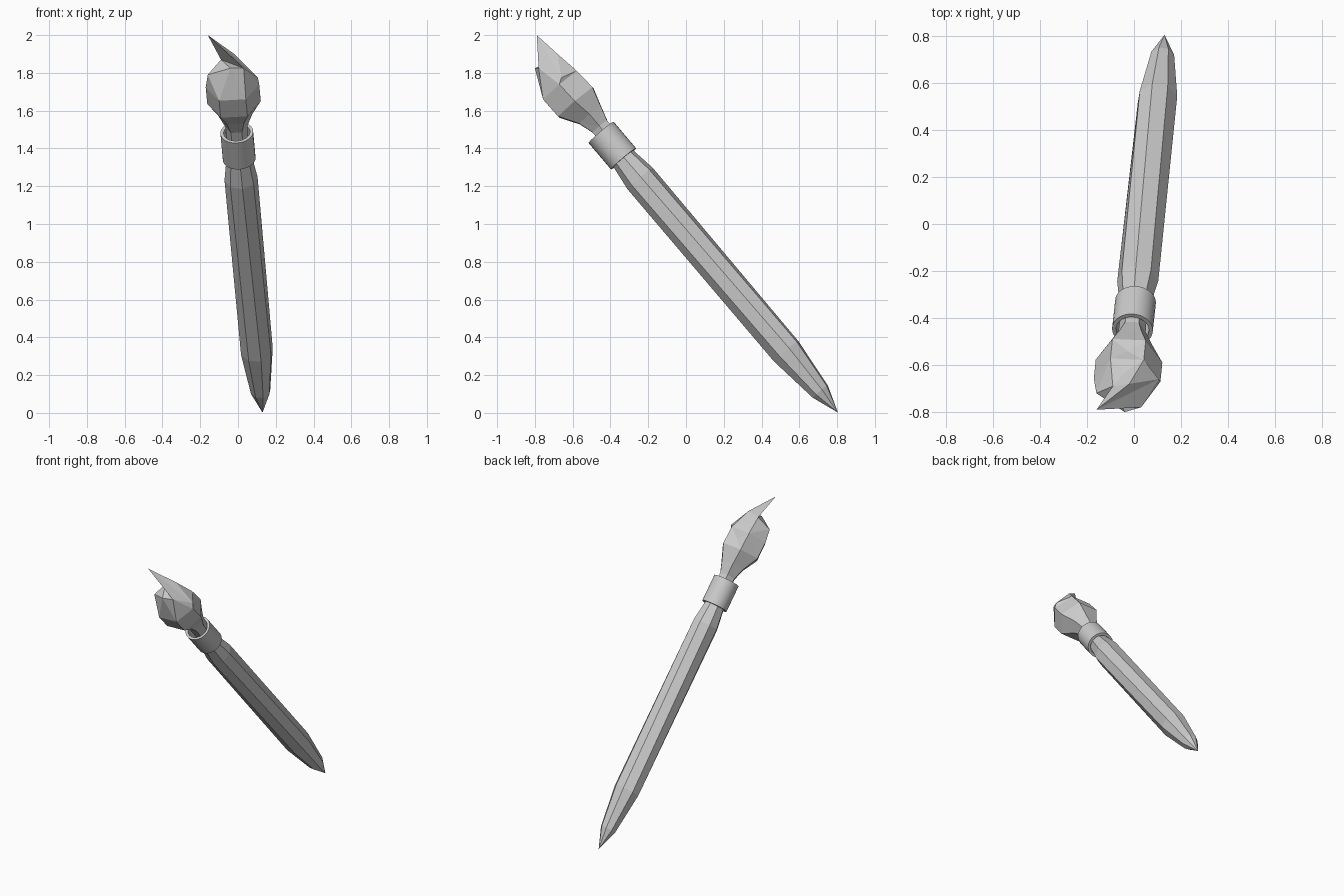
import bpy, bmesh, math
from mathutils import Vector, Matrix

cube = bpy.data.objects.get("Cube")
if cube:
    bpy.data.objects.remove(cube, do_unlink=True)

grey = bpy.data.materials.new("plain grey")
grey.use_nodes = True
colour = (0.6, 0.6, 0.6, 1)
grey.diffuse_color = colour
grey.node_tree.nodes["Principled BSDF"].inputs["Base Color"].default_value = colour

# Leaning frame: local z runs up the shaft, origin at the middle of the collar
up = Vector((-0.07, -0.644, 0.762)).normalized()
side = Vector((1, 0, 0))
side = (side - up * side.dot(up)).normalized()
back = up.cross(side)
frame = Matrix((side, back, up)).transposed().to_4x4()
frame.translation = Vector((0, -0.39, 1.415))


def ring(bm, sides, s, r, turn=0.0, rx=None, w=0.0):
    """Polygon of points across the shaft at height s."""
    rx = r if rx is None else rx
    pts = []
    for k in range(sides):
        a = math.radians(turn) + math.tau * k / sides
        pts.append(bm.verts.new(frame @ Vector((rx * math.sin(a), w + r * math.cos(a), s))))
    return pts


def bridge(bm, a, b):
    n = len(a)
    return [bm.faces.new((a[k], a[(k + 1) % n], b[(k + 1) % n], b[k])) for k in range(n)]


def finish(bm, name):
    bmesh.ops.recalc_face_normals(bm, faces=bm.faces[:])
    mesh = bpy.data.meshes.new(name)
    bm.to_mesh(mesh)
    bm.free()
    mesh.materials.append(grey)
    obj = bpy.data.objects.new(name, mesh)
    bpy.context.collection.objects.link(obj)
    return obj


# Handle: eight-sided, slightly twisted shaft ending in a point
bm = bmesh.new()
rings = [ring(bm, 8, s, r, turn) for s, r, turn in (
    (0.0, 0.06, -5), (-0.1, 0.07, -5), (-0.228, 0.088, -5),
    (-1.43, 0.087, -15), (-1.71, 0.053, -15))]
for a, b in zip(rings, rings[1:]):
    bridge(bm, a, b)
bm.faces.new(rings[0])
tip = bm.verts.new(frame @ Vector((0, 0, -1.855)))
for k in range(8):
    bm.faces.new((rings[-1][k], rings[-1][(k + 1) % 8], tip))
finish(bm, "handle")

# Collar: round tube with a narrow rim
bm = bmesh.new()
rings = [ring(bm, 32, s, r) for s, r in (
    (-0.092, 0.087), (0.092, 0.087), (0.092, 0.07), (-0.092, 0.07))]
for k in range(4):
    bridge(bm, rings[k], rings[(k + 1) % 4])
collar = finish(bm, "collar")
bpy.context.view_layer.objects.active = collar
collar.select_set(True)
bpy.ops.object.shade_smooth_by_angle(angle=math.radians(35))
collar.select_set(False)

# Flame: six-sided bulb; corners run back right, right, front right,
# front left, left, back left
bm = bmesh.new()
rings = [ring(bm, 6, s, r, 30, rx, w) for s, r, rx, w in (
    (-0.04, 0.055, 0.055, 0.01), (0.12, 0.058, 0.058, 0.015),
    (0.2, 0.085, 0.09, 0.015), (0.3, 0.138, 0.142, 0.0),
    (0.42, 0.135, 0.142, -0.005))]
crown = [bm.verts.new(p) for p in (
    (-0.02, -0.68, 1.90), (0.105, -0.66, 1.775), (0.03, -0.78, 1.825),
    (-0.04, -0.80, 1.825), (-0.16, -0.72, 1.79), (-0.09, -0.69, 1.87))]
rings.append(crown)
bm.faces.new(rings[0])
back_faces = []
for a, b in zip(rings, rings[1:]):
    faces = bridge(bm, a, b)
    back_faces.append(faces[5])

# Curling flame point and the hollow beneath it
point = bm.verts.new((-0.16, -0.79, 2.0))
spine, right, front_r, front_l, left, back_l = crown
for tri in ((spine, right, point), (right, front_r, point), (front_r, back_l, point),
            (back_l, spine, point), (front_r, front_l, back_l), (front_l, left, back_l)):
    bm.faces.new(tri)
bmesh.ops.recalc_face_normals(bm, faces=bm.faces[:])

# Shallow groove on the back of the flame
bmesh.ops.poke(bm, faces=back_faces[3:], offset=-0.012)
bmesh.ops.triangulate(bm, faces=[f for f in bm.faces if len(f.verts) == 4])
finish(bm, "flame")
